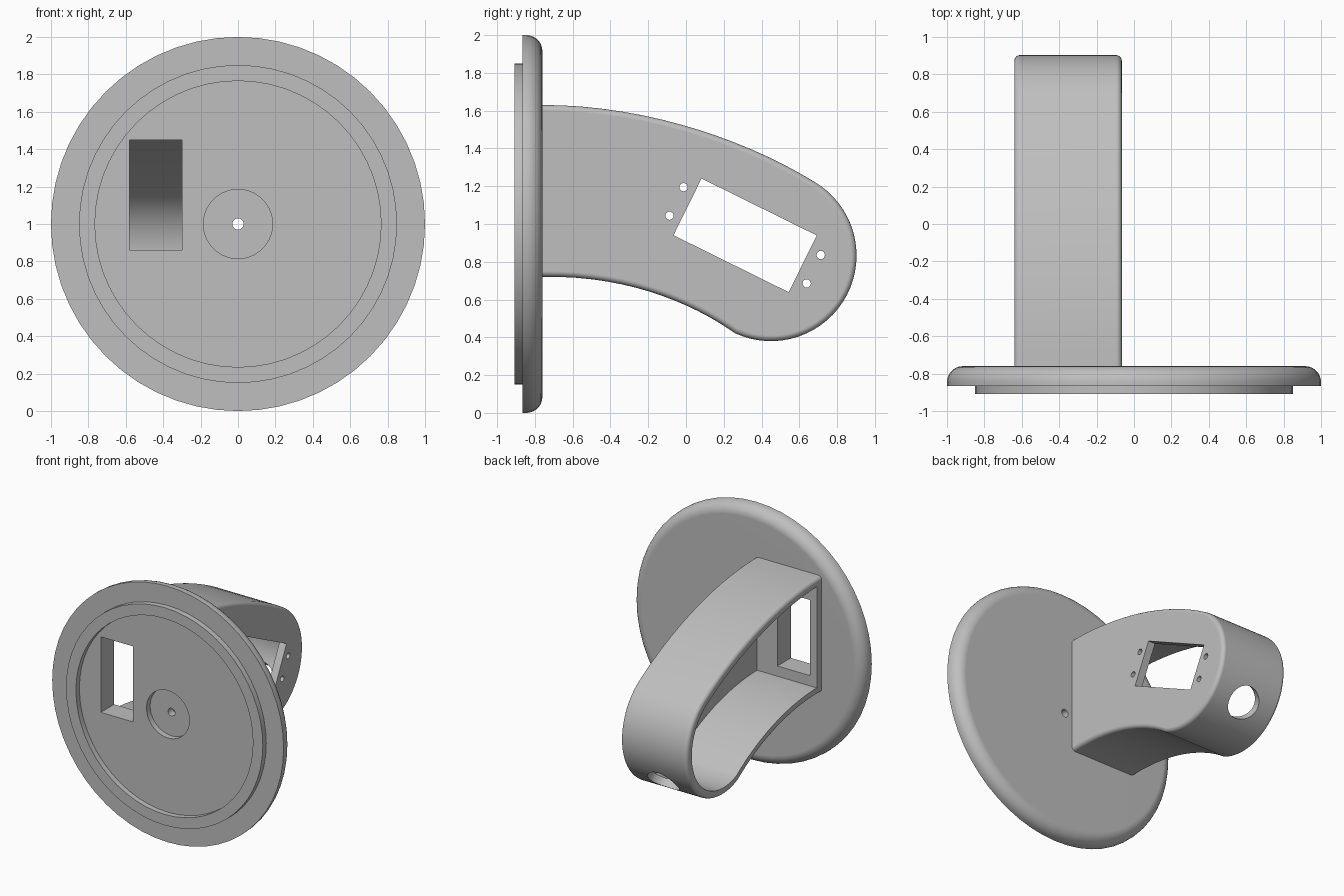
import bpy, bmesh, math
from mathutils import Vector, Matrix
from mathutils.geometry import interpolate_bezier

cube = bpy.data.objects.get("Cube")
if cube:
    bpy.data.objects.remove(cube)

grey = bpy.data.materials.new("plain grey")
grey.use_nodes = True
grey.diffuse_color = (0.52, 0.52, 0.52, 1)
grey.node_tree.nodes["Principled BSDF"].inputs["Base Color"].default_value = grey.diffuse_color


def make(name, bm):
    bmesh.ops.recalc_face_normals(bm, faces=bm.faces)
    mesh = bpy.data.meshes.new(name)
    bm.to_mesh(mesh)
    bm.free()
    mesh.materials.append(grey)
    ob = bpy.data.objects.new(name, mesh)
    bpy.context.collection.objects.link(ob)
    return ob


def prism(points, x0, x1):
    """Extrude a (y, z) outline along x."""
    bm = bmesh.new()
    face = bm.faces.new([bm.verts.new((x0, y, z)) for y, z in points])
    new = bmesh.ops.extrude_face_region(bm, geom=[face])["geom"]
    bmesh.ops.translate(bm, vec=(x1 - x0, 0, 0),
                        verts=[v for v in new if isinstance(v, bmesh.types.BMVert)])
    return bm


def inset(points, d):
    """Shrink a clockwise outline by a wall thickness."""
    result = []
    for i, p in enumerate(points):
        a = (p - points[i - 1]).normalized()
        b = (points[(i + 1) % len(points)] - p).normalized()
        na, nb = Vector((a.y, -a.x)), Vector((b.y, -b.x))
        result.append(p + (na + nb) * d / (1 + na.dot(nb)))
    return result


def box(centre, size, tilt=0):
    bm = bmesh.new()
    bmesh.ops.create_cube(bm, size=1, matrix=Matrix.Translation(centre)
                          @ Matrix.Rotation(tilt, 4, 'X') @ Matrix.Diagonal((*size, 1)))
    return bm


def rod(centre, direction, radius, depth, sides=24):
    bm = bmesh.new()
    turn = Vector(direction).to_track_quat('Z', 'Y').to_matrix().to_4x4()
    bmesh.ops.create_cone(bm, cap_ends=True, segments=sides, radius1=radius, radius2=radius,
                          depth=depth, matrix=Matrix.Translation(centre) @ turn)
    return bm


def cut(ob, bm):
    cutter = make("cutter", bm)
    cutter.hide_render = True
    mod = ob.modifiers.new("cut", 'BOOLEAN')
    mod.operation, mod.solver, mod.object = 'DIFFERENCE', 'EXACT', cutter
    bpy.context.view_layer.objects.active = ob
    bpy.ops.object.modifier_apply(modifier=mod.name)
    bpy.data.objects.remove(cutter)


def window():
    return box((-0.44, -0.8, 1.155), (0.28, 0.5, 0.59))


# Round base disc: turned profile with locating lip, centre recess and rounded back rim
profile = [(0.03, -0.82), (0.185, -0.82), (0.185, -0.865), (0.765, -0.865), (0.765, -0.908),
           (0.85, -0.908), (0.85, -0.865), (1, -0.865)]
for i in range(8):
    t = math.pi / 2 * i / 7
    profile.append((0.915 + 0.085 * math.cos(t), -0.845 + 0.085 * math.sin(t)))
profile.append((0.03, -0.76))
bm = bmesh.new()
SIDES = 56
rings = []
for s in range(SIDES):
    t = 2 * math.pi * s / SIDES
    rings.append([bm.verts.new((r * math.cos(t), y, 1 + r * math.sin(t))) for r, y in profile])
for s in range(SIDES):
    a, b = rings[s], rings[(s + 1) % SIDES]
    for i in range(len(profile)):
        j = (i + 1) % len(profile)
        bm.faces.new((a[i], a[j], b[j], b[i]))
disc = make("base_disc", bm)
cut(disc, window())

# Arm outline: arched top, round tip, hollow underside
hub, reach = Vector((0.45, 0.833)), 0.453
arc = []
for i in range(33):
    t = math.radians(60 - 175 * i / 32)
    arc.append(hub + reach * Vector((math.cos(t), math.sin(t))))


def curve(*pts):
    return [p.to_2d() for p in interpolate_bezier(*[Vector((*p, 0)) for p in pts], 16)]


top = curve((-0.76, 1.63), (-0.22, 1.63), (0.31, 1.45), arc[0])
under = curve(arc[-1], (0.05, 0.57), (-0.3, 0.73), (-0.76, 0.72))
outline = top + arc[1:-1] + under

# Arm body with rounded outer edges
LEFT, RIGHT, WALL = -0.065, -0.64, 0.06
bm = prism(outline, RIGHT, LEFT)
rim = [e for e in bm.edges
       if abs(e.verts[0].co.x - e.verts[1].co.x) < 1e-4
       and max(v.co.y for v in e.verts) > -0.759]
bmesh.ops.bevel(bm, geom=rim, offset=0.03, segments=4, profile=0.5, affect='EDGES')
arm = make("hollow_arm", bm)

# Cavity open on one side, and the window through the foot
cut(arm, prism(inset(outline, WALL), RIGHT - 0.2, LEFT - WALL))
cut(arm, window())

# Tilted motor opening with its four screw holes
tilt = math.radians(-26.3)
middle = Vector((LEFT, 0.313, 0.94))
cut(arm, box(middle, (0.3, 0.68, 0.335), tilt))
for side in (-1, 1):
    for row in (-1, 1):
        offset = Matrix.Rotation(tilt, 3, 'X') @ Vector((0, side * 0.405, row * 0.084))
        cut(arm, rod(middle + offset, (1, 0, 0), 0.022, 0.3, 16))

# Cable hole in the tip
aim = Vector((0, math.cos(math.radians(-42)), math.sin(math.radians(-42))))
cut(arm, rod(Vector((-0.355, *hub)) + aim * reach, aim, 0.125, 0.36, 32))

# Smooth shading with crisp edges
for ob in (disc, arm):
    bpy.ops.object.select_all(action='DESELECT')
    ob.select_set(True)
    bpy.context.view_layer.objects.active = ob
    bpy.ops.object.shade_smooth_by_angle(angle=math.radians(30))
    ob.modifiers.new("flat face normals", 'WEIGHTED_NORMAL').keep_sharp = True
